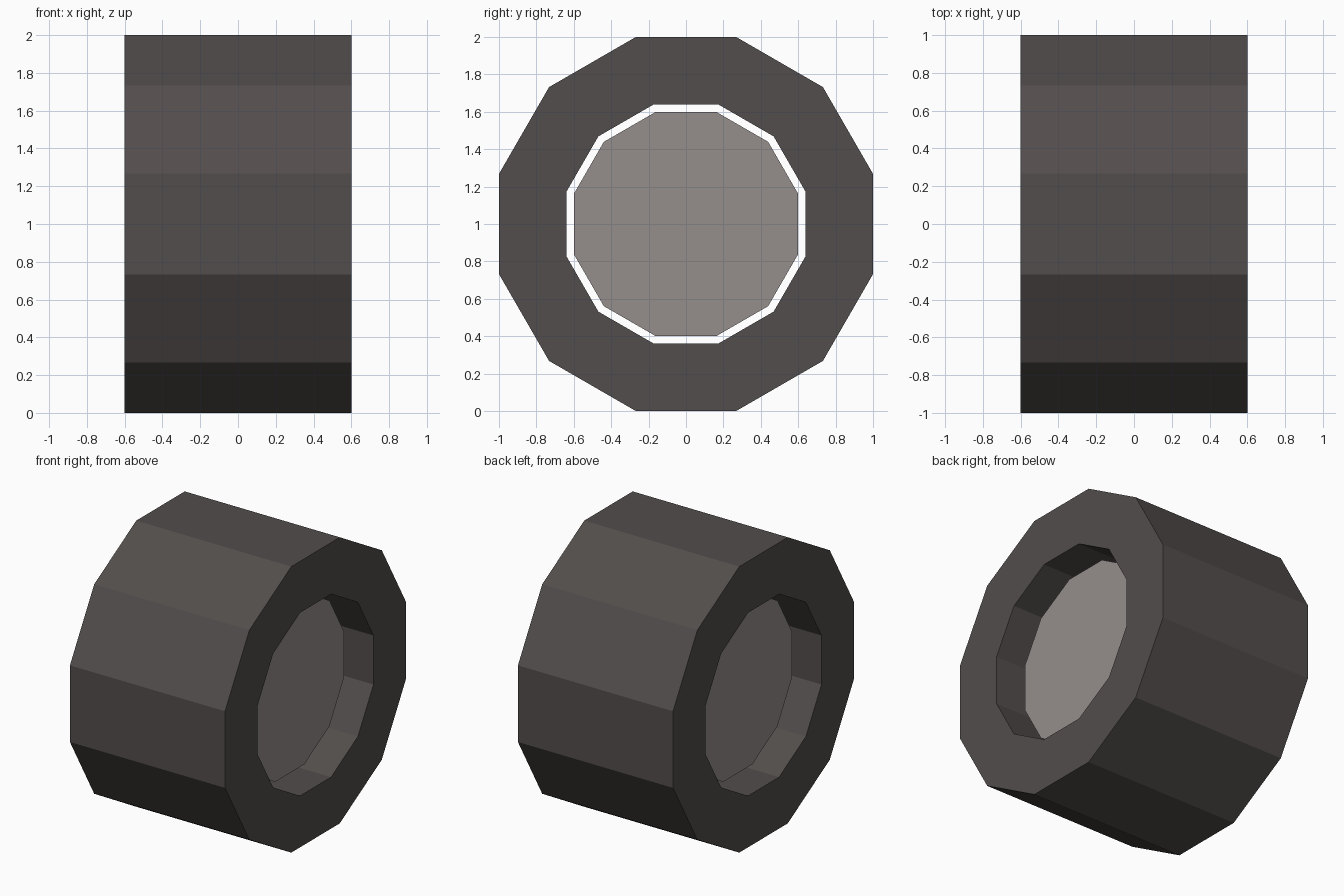
import bpy
import bmesh
from math import cos, pi
from mathutils import Matrix, Vector

SIDES = 12
AXIS_HEIGHT = 1.0

default_cube = bpy.data.objects.get("Cube")
if default_cube:
    bpy.data.objects.remove(default_cube, do_unlink=True)


def make_material(name, rgb):
    mat = bpy.data.materials.new(name)
    mat.use_nodes = True
    color = (*rgb, 1.0)
    mat.diffuse_color = color
    mat.node_tree.nodes["Principled BSDF"].inputs["Base Color"].default_value = color
    return mat


def lathe(name, profile, mat, closed):
    """Spin an (x, flat radius) profile round the x axle, with flat facets."""
    bm = bmesh.new()
    turn = Matrix.Rotation(pi / SIDES, 3, "X")
    verts = [bm.verts.new(turn @ Vector((x, 0, r / cos(pi / SIDES)))) for x, r in profile]
    edges = [bm.edges.new(pair) for pair in zip(verts, verts[1:])]
    if closed:
        edges.append(bm.edges.new((verts[-1], verts[0])))
    bmesh.ops.spin(bm, geom=verts + edges, cent=(0, 0, 0), axis=(1, 0, 0),
                   angle=2 * pi, steps=SIDES, use_merge=True)
    bmesh.ops.remove_doubles(bm, verts=bm.verts, dist=1e-4)
    # Cap the open ends of a solid part
    rims = [e for e in bm.edges if e.is_boundary]
    if rims:
        bmesh.ops.holes_fill(bm, edges=rims, sides=SIDES)
    bmesh.ops.recalc_face_normals(bm, faces=bm.faces)
    mesh = bpy.data.meshes.new(name)
    bm.to_mesh(mesh)
    bm.free()
    mesh.materials.append(mat)
    obj = bpy.data.objects.new(name, mesh)
    obj.location.z = AXIS_HEIGHT
    bpy.context.collection.objects.link(obj)
    return obj


rubber = make_material("dark rubber", (0.085, 0.075, 0.072))
metal = make_material("grey metal", (0.30, 0.27, 0.265))

# Thick tyre ring
lathe("tyre", [(-0.6, 1.0), (0.6, 1.0), (0.6, 0.64), (-0.6, 0.64)], rubber, True)

# Hub, recessed on both sides with a narrow gap to the tyre
lathe("hub", [(-0.4, 0.6), (0.4, 0.6)], metal, False)
